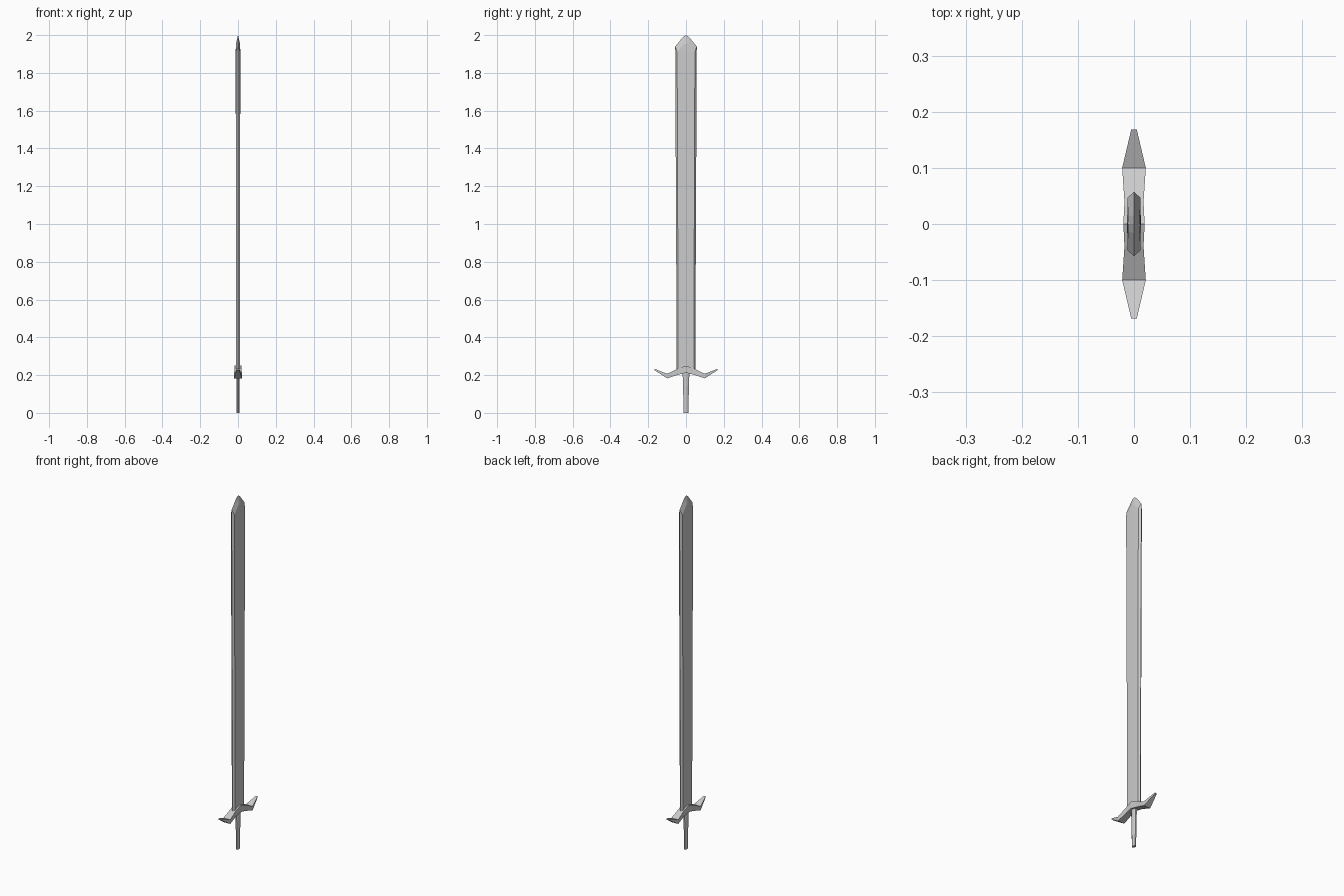
import bpy, bmesh, math

if "Cube" in bpy.data.objects:
    bpy.data.objects.remove(bpy.data.objects["Cube"])


def loft(name, rings):
    """Skin a stack of equal-sized rings into a closed, flat-shaded mesh."""
    bm = bmesh.new()
    rows = [[bm.verts.new(p) for p in ring] for ring in rings]
    n = len(rows[0])
    for a, b in zip(rows, rows[1:]):
        for i in range(n):
            j = (i + 1) % n
            bm.faces.new((a[i], a[j], b[j], b[i]))
    bm.faces.new(rows[0][::-1])
    if (rings[-1][0][1] != 0):
        bm.faces.new(rows[-1])
    bmesh.ops.remove_doubles(bm, verts=bm.verts[:], dist=1e-5)
    bmesh.ops.recalc_face_normals(bm, faces=bm.faces[:])
    mesh = bpy.data.meshes.new(name)
    bm.to_mesh(mesh)
    bm.free()
    obj = bpy.data.objects.new(name, mesh)
    bpy.context.collection.objects.link(obj)
    return obj


# Blade: sharp outer edge, bevelled shoulders and a faint central ridge
def blade_ring(yo, zo, yi, zi, t):
    r = t + 0.0008
    return [(0, yo, zo), (t, yi, zi), (r, 0, zi), (t, -yi, zi),
            (0, -yo, zo), (-t, -yi, zi), (-r, 0, zi), (-t, yi, zi)]


loft("blade", [blade_ring(*p) for p in (
    (0.049, 0.225, 0.041, 0.225, 0.0095),
    (0.057, 1.94, 0.047, 1.91, 0.0115),
    (0.016, 1.99, 0.013, 1.952, 0.0105),
    (0.0, 2.0, 0.0, 1.96, 0.0095))])

# Crossguard: winged profile (y, bottom z, top z, half thickness)
half = [(0.168, 0.227, 0.234, 0.005), (0.10, 0.183, 0.207, 0.021),
        (0.04, 0.203, 0.236, 0.017)]
sections = half + [(0, 0.212, 0.25, 0.019)] + [(-y, b, t, w) for y, b, t, w in half[::-1]]
loft("crossguard", [[(-w, y, b), (w, y, b), (w, y, t), (-w, y, t)]
                    for y, b, t, w in sections])


# Grip: tapered eight-sided handle
def grip_ring(z, rx, ry):
    k = 1 / math.cos(math.pi / 8)
    return [(rx * k * math.cos(a), ry * k * math.sin(a), z)
            for a in (math.pi / 8 + i * math.pi / 4 for i in range(8))]


loft("grip", [grip_ring(0, 0.008, 0.012), grip_ring(0.22, 0.009, 0.018)])
